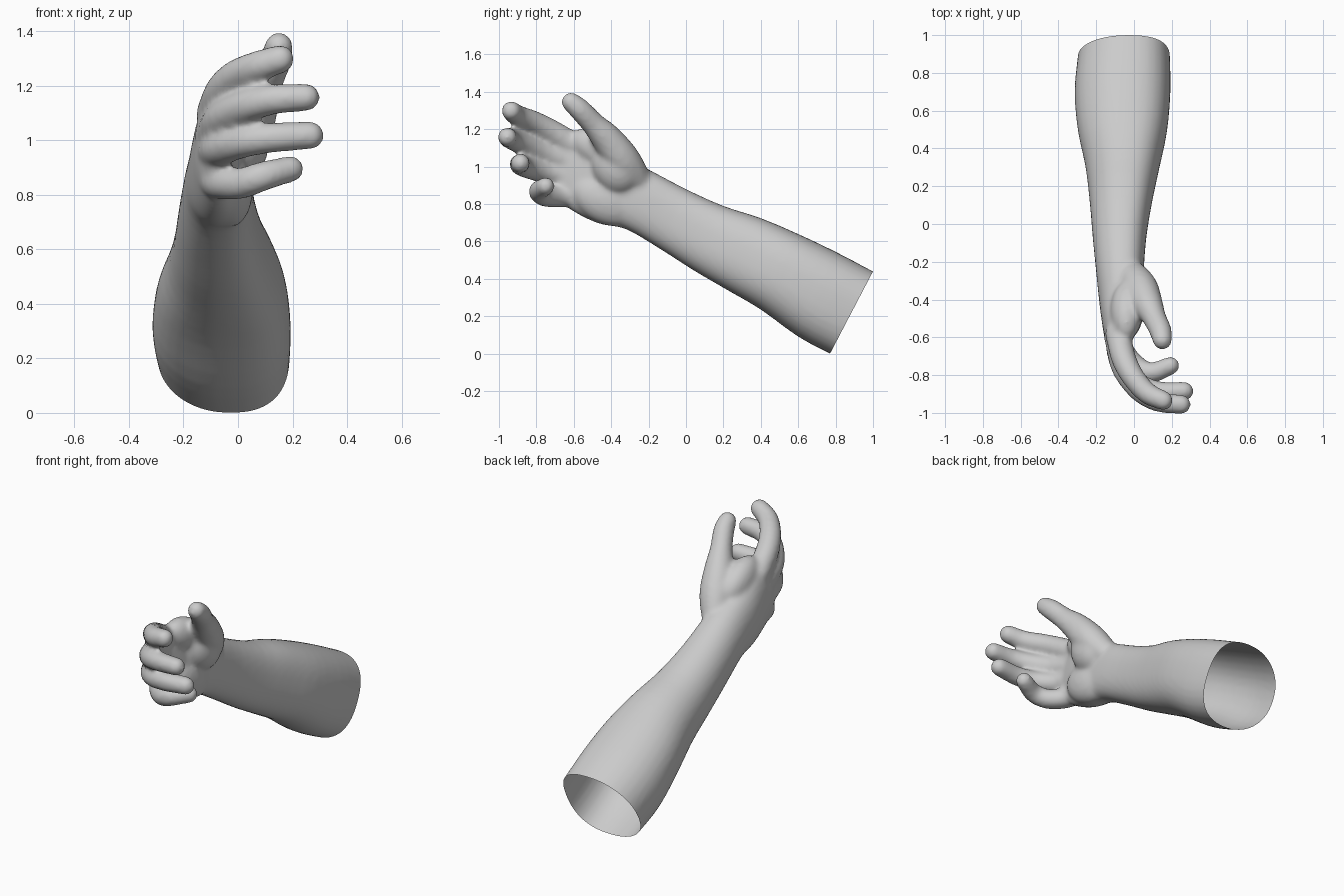
import bpy, bmesh, math
from mathutils import Vector, Matrix

cube = bpy.data.objects.get("Cube")
if cube:
    bpy.data.objects.remove(cube)

skin = bpy.data.materials.new("plain grey")
skin.use_nodes = True
GREY = (0.6, 0.6, 0.6, 1)
skin.diffuse_color = GREY
skin.node_tree.nodes["Principled BSDF"].inputs["Base Color"].default_value = GREY


def spline(points, steps):
    """Smooth path through tuples of any length."""
    pts = [Vector(p) for p in points]
    pts = [pts[0] * 2 - pts[1]] + pts + [pts[-1] * 2 - pts[-2]]
    out = []
    for a, b, c, d in zip(pts, pts[1:], pts[2:], pts[3:]):
        for i in range(steps):
            t = i / steps
            out.append((b * 2 + (c - a) * t + (a * 2 - b * 5 + c * 4 - d) * t**2
                        + (b * 3 - a - c * 3 + d) * t**3) * 0.5)
    return out + [pts[-2]]


bm = bmesh.new()

# Forearm and palm: upper edge (y, z), lower edge (y, z), x range
sections = [
    (1.10, .39, .86, -.04, -.285, .185),
    (1.0, .44, .77, 0, -.298, .19),
    (.80, .545, .60, .09, -.315, .193),
    (.60, .64, .40, .235, -.298, .175),
    (.40, .725, .22, .34, -.258, .135),
    (.20, .79, .04, .445, -.235, .095),
    (0, .88, -.14, .56, -.219, .065),
    (-.2, .985, -.32, .665, -.2, .05),
    (-.36, 1.06, -.45, .69, -.185, .035),
    (-.48, 1.14, -.56, .735, -.17, .015),
    (-.58, 1.175, -.66, .80, -.152, -.01),
    (-.67, 1.16, -.72, .86, -.12, -.03),
]
SIDES = 32
LEAN = 0.12  # upper and lower ridges sit towards the palm side
rings = []
for ty, tz, by, bz, x0, x1 in spline(sections, 3):
    top, low = Vector((0, ty, tz)), Vector((0, by, bz))
    mid = (top + low) / 2 + Vector(((x0 + x1) / 2, 0, 0))
    ring = []
    for i in range(SIDES):
        a = math.tau * i / SIDES
        c, s = (math.copysign(abs(f) ** 0.88, f) for f in (math.cos(a), math.sin(a)))
        side = Vector(((x1 - x0) / 2 * (c + LEAN * s * s), 0, 0))
        ring.append(bm.verts.new(mid + side + (top - low) / 2 * s))
    rings.append(ring)
for r, q in zip(rings, rings[1:]):
    for i in range(SIDES):
        j = (i + 1) % SIDES
        bm.faces.new((r[i], r[j], q[j], q[i]))
bm.faces.new(rings[0])
bm.faces.new(rings[-1])
bmesh.ops.recalc_face_normals(bm, faces=bm.faces)

SOFTENING = 0.010  # extra radius that the smoothing takes away again


def digit(*points):
    """Rounded tapering finger from points (x, y, z, radius)."""
    for x, y, z, r in spline(points, 7):
        bmesh.ops.create_uvsphere(bm, u_segments=16, v_segments=10, radius=r + SOFTENING,
                                  matrix=Matrix.Translation((x, y, z)))


def pad(centre, size, tilt=0):
    """Fleshy bulge of the palm, tilted about x."""
    bmesh.ops.create_uvsphere(bm, u_segments=24, v_segments=14, radius=1,
                              matrix=Matrix.Translation(centre) @ Matrix.Rotation(tilt, 4, 'X')
                              @ Matrix.Diagonal((*size, 1)))


# Thumb, index, middle, ring and little finger
digit((-.03, -.24, .9, .06), (.03, -.335, 1.03, .085), (.07, -.42, 1.145, .073),
      (.105, -.49, 1.222, .055), (.14, -.565, 1.302, .05), (.15, -.615, 1.345, .042))
digit((-.085, -.58, 1.1, .06), (-.055, -.71, 1.18, .057), (-.005, -.81, 1.235, .052),
      (.07, -.895, 1.27, .048), (.155, -.935, 1.298, .043))
digit((-.09, -.6, 1.02, .06), (-.055, -.76, 1.08, .056), (.03, -.88, 1.125, .051),
      (.13, -.94, 1.15, .046), (.25, -.955, 1.158, .042))
digit((-.09, -.58, .95, .06), (-.065, -.735, .97, .055), (.02, -.845, .995, .05),
      (.13, -.887, 1.01, .046), (.265, -.885, 1.018, .042))
digit((-.09, -.52, .86, .06), (-.065, -.66, .845, .053), (.01, -.75, .842, .048),
      (.09, -.787, .868, .045), (.193, -.75, .895, .039))

# Heel of the palm, ball of the thumb, web up to the index finger
pad((-.03, -.43, .82), (.085, .19, .125), -.45)
pad((.015, -.37, 1.0), (.1, .13, .15), .4)
pad((-.04, -.46, 1.09), (.085, .17, .1), -.5)

mesh = bpy.data.meshes.new("forearm_and_hand")
bm.to_mesh(mesh)
bm.free()
arm = bpy.data.objects.new("forearm_and_hand", mesh)
bpy.context.collection.objects.link(arm)

# Fuse the parts into one soft skin
remesh = arm.modifiers.new("fuse", 'REMESH')
remesh.mode = 'VOXEL'
remesh.voxel_size = 0.013
smooth = arm.modifiers.new("soften", 'SMOOTH')
smooth.factor = 0.5
smooth.iterations = 11
bpy.ops.object.select_all(action='DESELECT')
arm.select_set(True)
bpy.context.view_layer.objects.active = arm
bpy.ops.object.convert(target='MESH')

# Cut the elbow end open
bm = bmesh.new()
bm.from_mesh(arm.data)
bmesh.ops.bisect_plane(bm, geom=bm.verts[:] + bm.edges[:] + bm.faces[:],
                       plane_co=(0, .885, .22), plane_no=(0, .44, -.23), clear_outer=True)
bm.to_mesh(arm.data)
bm.free()

arm.data.materials.clear()
arm.data.materials.append(skin)
bpy.ops.object.shade_smooth()
